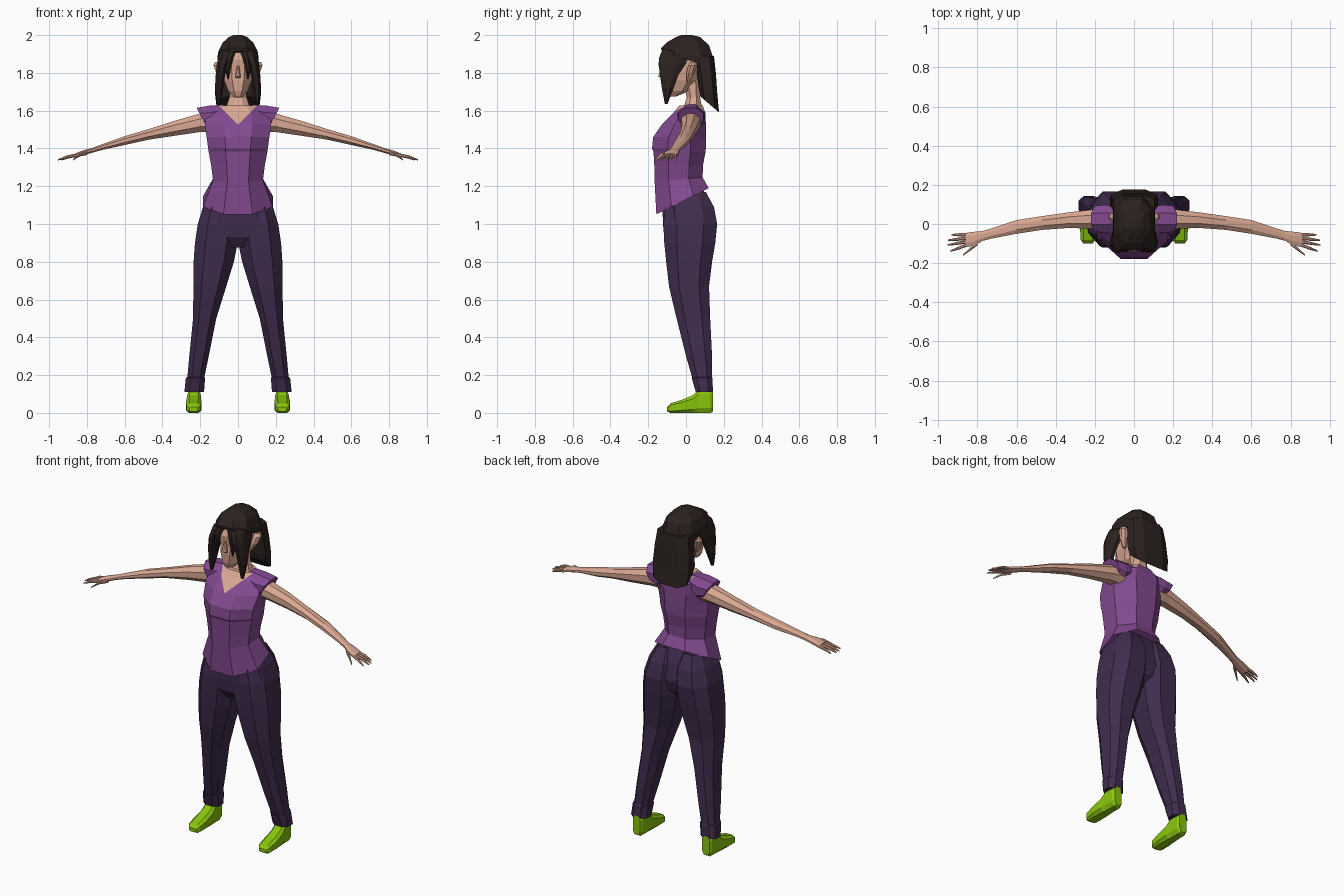
import bpy, bmesh
from mathutils import Vector


def material(name, r, g, b):
    m = bpy.data.materials.new(name)
    m.diffuse_color = (r, g, b, 1)
    return m


SKIN = material("skin", .70, .39, .29)
SHIRT = material("purple_cloth", .225, .068, .28)
PANTS = material("dark_violet_cloth", .052, .026, .075)
HAIR = material("dark_brown_hair", .024, .016, .014)
SHOE = material("lime_shoe", .25, .56, .004)


def place(axis, t, a, b):
    return {"x": (t, a, b), "y": (a, t, b), "z": (a, b, t)}[axis]


def loft(name, mat, axis, stations, mirror=False, c=.42):
    """Eight-sided skin through stations (t, a0, a1, b0, b1[, tilt]) along an axis."""
    shape = [(1, -c), (1, c), (c, 1), (-c, 1), (-1, c), (-1, -c), (-c, -1), (c, -1)]
    bm = bmesh.new()
    rings = []
    for t, a0, a1, b0, b1, *tilt in stations:
        ring = []
        for u, v in shape:
            a = (a0 + a1) / 2 + u * (a1 - a0) / 2
            dv = v * (b1 - b0) / 2
            tt = t + (tilt[0] * dv if tilt else 0)
            ring.append(bm.verts.new(place(axis, tt, a, (b0 + b1) / 2 + dv)))
        rings.append(ring)
    for r, s in zip(rings, rings[1:]):
        for i in range(8):
            j = (i + 1) % 8
            bm.faces.new((r[i], r[j], s[j], s[i]))
    bm.faces.new(rings[0])
    bm.faces.new(rings[-1])
    bmesh.ops.recalc_face_normals(bm, faces=bm.faces)
    me = bpy.data.meshes.new(name)
    bm.to_mesh(me)
    bm.free()
    me.materials.append(mat)
    ob = bpy.data.objects.new(name, me)
    bpy.context.collection.objects.link(ob)
    if mirror:
        ob.modifiers.new("mirror", "MIRROR")
    return ob


# Trousers: hips, then legs with flared cuffs
loft("hips", PANTS, "z", [
    (1.22, -.12, .12, -.12, .075), (1.10, -.178, .178, -.125, .125),
    (1.00, -.208, .208, -.122, .145), (.93, -.20, .20, -.115, .125),
    (.875, -.08, .08, -.075, .07)], c=.5)
loft("trouser_legs", PANTS, "z", [
    (1.17, .03, .145, -.09, .105), (1.09, .002, .185, -.11, .148),
    (1.00, 0, .213, -.12, .165), (.90, .002, .228, -.115, .155),
    (.80, .022, .235, -.105, .138), (.67, .062, .236, -.09, .122),
    (.50, .115, .238, -.05, .128), (.30, .155, .258, 0, .138),
    (.19, .178, .268, .032, .138), (.185, .174, .276, .03, .141),
    (.11, .180, .284, .052, .142)], mirror=True, c=.5)

# Shoes
loft("shoes", SHOE, "y", [
    (-.10, .212, .258, .008, .03), (-.082, .198, .272, 0, .05),
    (-.02, .193, .276, 0, .07), (.04, .195, .272, 0, .095),
    (.065, .198, .268, 0, .125), (.13, .200, .265, 0, .125),
    (.142, .208, .257, .008, .12)], mirror=True, c=.6)

# Shirt body with a hem that dips at the front
shirt = loft("shirt", SHIRT, "z", [
    (1.12, -.184, .184, -.157, .12, .5), (1.235, -.132, .132, -.166, .088, .1),
    (1.31, -.142, .142, -.168, .09), (1.385, -.156, .156, -.172, .104),
    (1.40, -.158, .158, -.180, .105), (1.46, -.166, .166, -.174, .106),
    (1.53, -.176, .176, -.125, .105), (1.59, -.168, .168, -.066, .102),
    (1.628, -.10, .10, -.035, .088)])

# Neckline cut into the shirt, showing skin inside the V
bm = bmesh.new()
bm.from_mesh(shirt.data)
for no in ((1, 0, 1), (-1, 0, 1)):
    bmesh.ops.bisect_plane(bm, geom=bm.verts[:] + bm.edges[:] + bm.faces[:],
                           plane_co=(0, 0, 1.525), plane_no=no)
for f in bm.faces:
    p = f.calc_center_median()
    if p.z - abs(p.x) > 1.525 and (p.y < .01 or p.z > 1.615):
        f.material_index = 1
bm.to_mesh(shirt.data)
bm.free()
shirt.data.materials.append(SKIN)

# Cap sleeves with slanted openings
loft("sleeves", SHIRT, "x", [
    (.075, -.03, .085, 1.54, 1.632), (.14, -.045, .098, 1.50, 1.626, .2),
    (.192, -.04, .092, 1.515, 1.615, .55)], mirror=True)

# Arms, palms and fingers
loft("arms", SKIN, "x", [
    (.12, -.03, .08, 1.49, 1.60), (.20, -.025, .075, 1.487, 1.585),
    (.33, -.02, .06, 1.468, 1.548), (.47, -.03, .04, 1.447, 1.503),
    (.60, -.05, .02, 1.418, 1.465), (.72, -.073, -.02, 1.392, 1.422),
    (.77, -.085, -.035, 1.378, 1.404), (.82, -.112, -.04, 1.363, 1.390),
    (.862, -.118, -.046, 1.350, 1.374)], mirror=True)
fingers = [("index_fingers", .855, -.108, .937, -.138), ("middle_fingers", .855, -.091, .952, -.107),
           ("ring_fingers", .855, -.073, .950, -.083), ("little_fingers", .855, -.055, .932, -.055),
           ("thumbs", .80, -.10, .873, -.158)]
for name, x0, y0, x1, y1 in fingers:
    xm, ym = (x0 + x1) / 2, (y0 + y1) / 2
    z0 = 1.364 if x0 > .82 else 1.374
    loft(name, SKIN, "x", [
        (x0, y0 - .009, y0 + .009, z0 - .009, z0 + .009),
        (xm, ym - .008, ym + .008, z0 - .016, z0),
        (x1, y1 - .004, y1 + .004, 1.337, 1.344)], mirror=True)

# Neck, head, nose and ears
loft("neck", SKIN, "z", [
    (1.58, -.085, .085, -.04, .085), (1.63, -.06, .06, -.01, .082),
    (1.67, -.046, .046, .005, .075), (1.76, -.045, .045, -.02, .08)])
loft("head", SKIN, "z", [
    (1.676, -.028, .028, -.108, -.05), (1.705, -.052, .052, -.118, .02),
    (1.76, -.072, .072, -.122, .07), (1.81, -.080, .080, -.118, .10),
    (1.87, -.085, .085, -.126, .12), (1.95, -.06, .06, -.095, .10)])
loft("nose", SKIN, "z", [
    (1.772, -.013, .013, -.128, -.11), (1.782, -.014, .014, -.148, -.11),
    (1.838, -.006, .006, -.126, -.11)])
loft("ears", SKIN, "z", [
    (1.755, .07, .085, .002, .022), (1.80, .075, .115, .002, .045),
    (1.84, .08, .13, .012, .06), (1.858, .085, .122, .025, .055)], mirror=True)

# Hair: crown, back curtain and the locks framing the face
loft("hair_crown", HAIR, "z", [
    (1.868, -.108, .108, -.128, .152, -.32), (1.90, -.104, .104, -.132, .148, -.22),
    (1.955, -.082, .082, -.098, .122, -.08), (1.99, -.048, .048, -.052, .075),
    (2.00, -.022, .022, -.025, .03)], c=.5)
loft("hair_back", HAIR, "z", [
    (1.632, -.112, .112, .078, .175, -.85), (1.70, -.122, .122, .068, .166, -.3),
    (1.80, -.114, .114, .058, .158), (1.89, -.104, .104, .04, .148)], c=.55)
loft("hair_side_locks", HAIR, "z", [
    (1.635, .094, .112, -.112, -.098), (1.72, .078, .122, -.128, -.065),
    (1.79, .068, .118, -.138, -.04), (1.85, .048, .112, -.146, .0),
    (1.90, .03, .10, -.136, .02), (1.94, .012, .07, -.108, .0)], mirror=True)
loft("hair_fringe_locks", HAIR, "z", [
    (1.765, .05, .056, -.130, -.122), (1.82, .040, .068, -.140, -.112),
    (1.88, .024, .066, -.142, -.10), (1.935, .001, .05, -.116, -.08)], mirror=True)
